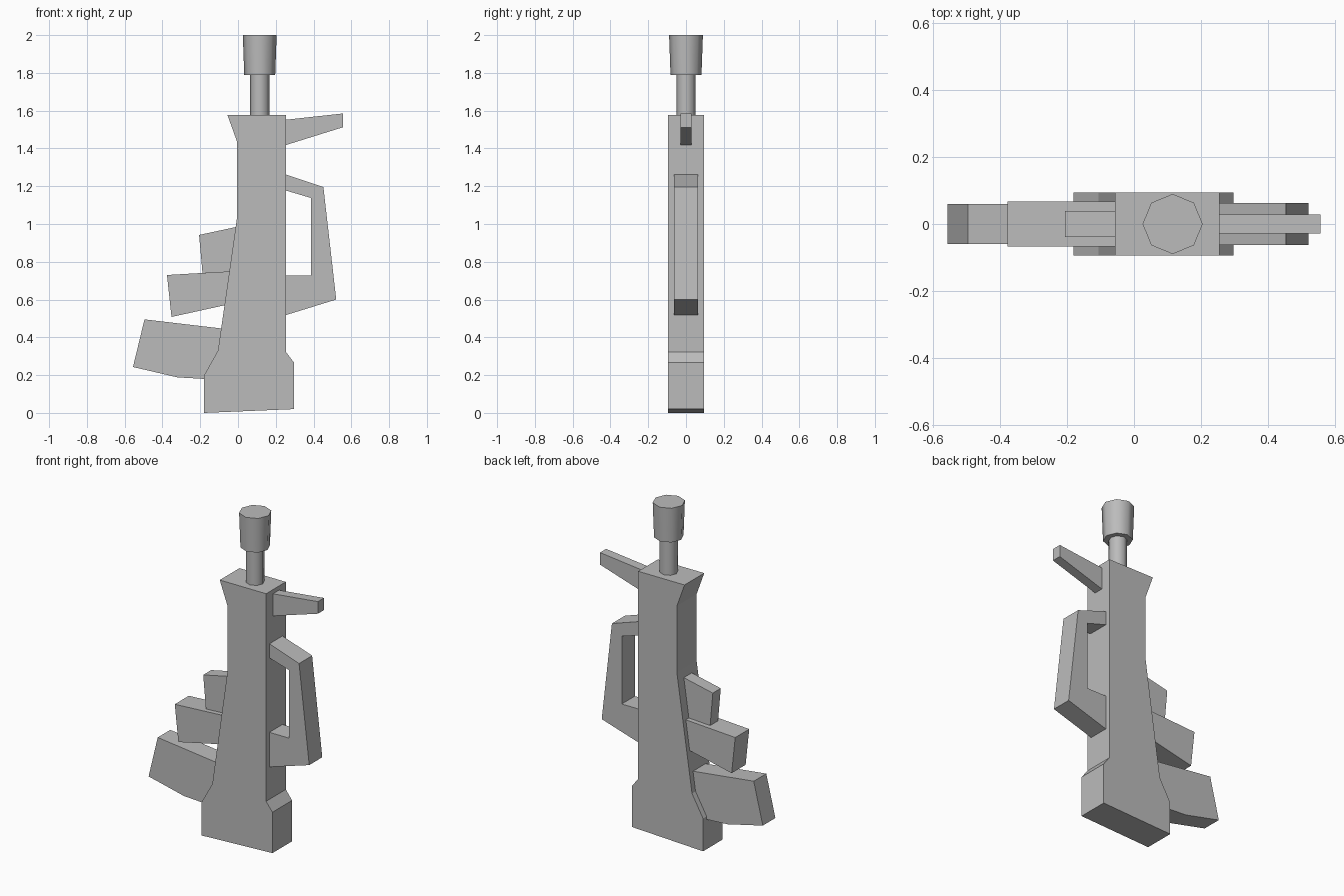
import bpy, bmesh, math

cube = bpy.data.objects.get("Cube")
if cube:
    bpy.data.objects.remove(cube, do_unlink=True)

grey = bpy.data.materials.new("plain_grey")
grey.use_nodes = True
colour = (0.5, 0.5, 0.5, 1)
grey.diffuse_color = colour
grey.node_tree.nodes["Principled BSDF"].inputs["Base Color"].default_value = colour


def finish(name, bm):
    bmesh.ops.recalc_face_normals(bm, faces=bm.faces)
    mesh = bpy.data.meshes.new(name)
    bm.to_mesh(mesh)
    bm.free()
    mesh.materials.append(grey)
    obj = bpy.data.objects.new(name, mesh)
    bpy.context.collection.objects.link(obj)
    return obj


def slab(name, half_width, profile):
    """Extrude a side profile (x, z) evenly across y."""
    bm = bmesh.new()
    face = bm.faces.new([bm.verts.new((x, -half_width, z)) for x, z in profile])
    extruded = bmesh.ops.extrude_face_region(bm, geom=[face])["geom"]
    moved = [v for v in extruded if isinstance(v, bmesh.types.BMVert)]
    bmesh.ops.translate(bm, verts=moved, vec=(0, 2 * half_width, 0))
    return finish(name, bm)


def tube(name, x, z_low, z_high, r_low, r_high):
    """Eight-sided upright tapered cylinder with smooth sides."""
    bm = bmesh.new()
    bmesh.ops.create_cone(bm, cap_ends=True, segments=8, radius1=r_low,
                          radius2=r_high, depth=z_high - z_low)
    bmesh.ops.translate(bm, verts=bm.verts, vec=(x, 0, (z_low + z_high) / 2))
    obj = finish(name, bm)
    bpy.ops.object.select_all(action="DESELECT")
    obj.select_set(True)
    bpy.context.view_layer.objects.active = obj
    bpy.ops.object.shade_smooth_by_angle(angle=math.radians(60))


# Main body with flared foot and lipped top
slab("body", 0.094, [
    (-0.18, 0), (0.296, 0.02), (0.296, 0.267), (0.254, 0.322), (0.254, 1.577),
    (-0.056, 1.577), (-0.005, 1.436), (-0.005, 1.034), (-0.106, 0.33), (-0.18, 0.198)])

# Bent handle and upper spike on the left side
slab("handle", 0.0625, [
    (0.254, 1.262), (0.452, 1.196), (0.52, 0.6), (0.254, 0.518),
    (0.254, 0.727), (0.386, 0.727), (0.386, 1.138), (0.254, 1.177)])
slab("upper_spike", 0.029, [
    (0.254, 1.552), (0.555, 1.585), (0.555, 1.512), (0.254, 1.418)])

# Three stepped blocks on the right side
slab("small_block", 0.038, [
    (-0.206, 0.942), (-0.01, 0.984), (-0.045, 0.749), (-0.188, 0.741)])
slab("middle_block", 0.067, [
    (-0.376, 0.73), (-0.046, 0.749), (-0.07, 0.57), (-0.352, 0.508)])
slab("large_block", 0.06, [
    (-0.495, 0.495), (-0.088, 0.447), (-0.106, 0.33), (-0.18, 0.198),
    (-0.18, 0.18), (-0.32, 0.188), (-0.556, 0.243)])

# Barrel and its wider tapered tip
tube("barrel", 0.115, 1.577, 1.79, 0.051, 0.051)
tube("barrel_tip", 0.115, 1.79, 2.0, 0.082, 0.0895)
